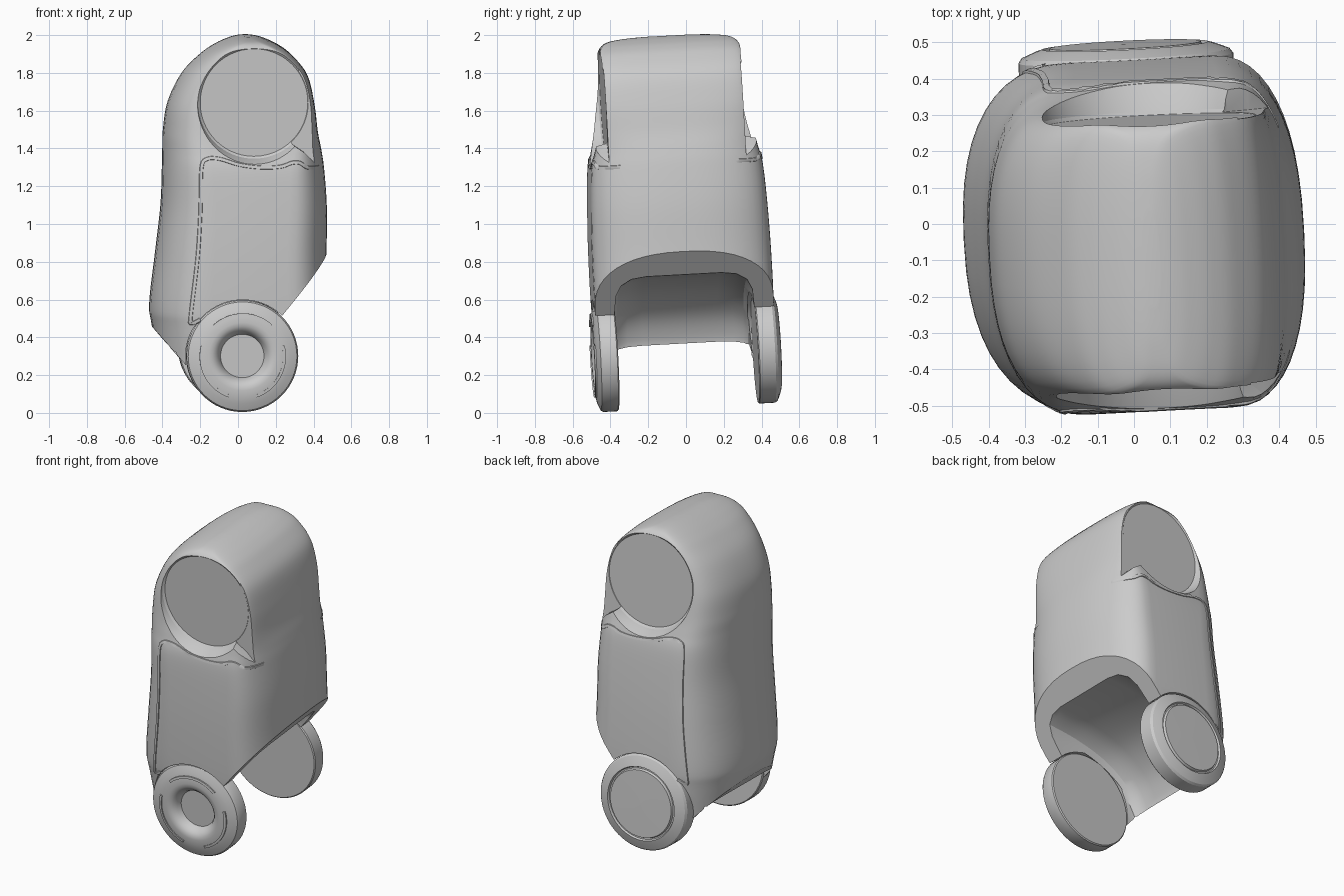
import bpy, bmesh, math
from mathutils import Matrix, Vector

if "Cube" in bpy.data.objects:
    bpy.data.objects.remove(bpy.data.objects["Cube"])

# One plain grey for everything
grey = bpy.data.materials.new("plain grey")
grey.use_nodes = True
colour = (0.6, 0.6, 0.6, 1)
grey.diffuse_color = colour
grey.node_tree.nodes["Principled BSDF"].inputs["Base Color"].default_value = colour

# The whole model leans and turns slightly
LEAN = (Matrix.Translation((0, 0.01, 0)) @ Matrix.Rotation(math.radians(2.9), 4, "Z")
        @ Matrix.Rotation(math.radians(3.1), 4, "X"))
POWER = 2.4


def smooth_path(points, steps):
    """Catmull-Rom samples through the given tuples."""
    out = []
    last = len(points) - 1
    for i in range(last):
        a, b, c, d = (points[max(0, min(last, i + k))] for k in (-1, 0, 1, 2))
        for s in range(steps):
            t = s / steps
            out.append(tuple(0.5 * (2 * q + (r - p) * t + (2 * p - 5 * q + 4 * r - e) * t * t
                                    + (3 * q - p - 3 * r + e) * t ** 3)
                             for p, q, r, e in zip(a, b, c, d)))
    return out + [points[-1]]


def make(name, verts, faces):
    mesh = bpy.data.meshes.new(name)
    mesh.from_pydata(verts, [], faces)
    bm = bmesh.new()
    bm.from_mesh(mesh)
    bmesh.ops.recalc_face_normals(bm, faces=bm.faces)
    bm.to_mesh(mesh)
    bm.free()
    ob = bpy.data.objects.new(name, mesh)
    bpy.context.collection.objects.link(ob)
    mesh.materials.append(grey)
    return ob


def loft(name, rings):
    """Closed solid through rings of equal length."""
    n = len(rings[0])
    verts = [p for ring in rings for p in ring]
    faces = [(k * n + i, k * n + (i + 1) % n, (k + 1) * n + (i + 1) % n, (k + 1) * n + i)
             for k in range(len(rings) - 1) for i in range(n)]
    faces += [tuple(range(n))[::-1], tuple(range(len(verts) - n, len(verts)))]
    return make(name, verts, faces)


def prism(name, outline, y0, y1):
    return loft(name, [[(x, y, z) for x, z in outline] for y in (y0, y1)])


def lathe(name, profile, x, z, side, sides=64):
    """Revolve (radius, depth) pairs about an axis along y."""
    angles = [math.tau * i / sides for i in range(sides)]
    return loft(name, [[(x + r * math.cos(a), side * y, z + r * math.sin(a)) for a in angles]
                       for r, y in profile])


def activate(ob):
    bpy.ops.object.select_all(action="DESELECT")
    ob.select_set(True)
    bpy.context.view_layer.objects.active = ob


def cut(ob, cutter):
    mod = ob.modifiers.new("cut", "BOOLEAN")
    mod.operation = "DIFFERENCE"
    mod.solver = "EXACT"
    mod.object = cutter
    activate(ob)
    bpy.ops.object.modifier_apply(modifier=mod.name)
    bpy.data.objects.remove(cutter)


def finish(ob, angle=32):
    activate(ob)
    bpy.ops.object.shade_smooth_by_angle(angle=math.radians(angle))
    ob.matrix_world = LEAN


# Body levels: height, rear x, fore x, half width, rear rounding, fore rounding
levels = smooth_path([
    (0.10, -.40, .45, .42, .25, .22), (0.45, -.455, .47, .463, .30, .23),
    (0.58, -.47, .47, .474, .31, .23), (0.85, -.44, .465, .475, .29, .23),
    (1.10, -.412, .465, .468, .27, .22), (1.30, -.405, .45, .455, .25, .20),
    (1.40, -.403, .435, .432, .23, .16), (1.50, -.40, .415, .41, .21, .10),
    (1.65, -.375, .395, .39, .18, .06), (1.80, -.30, .357, .38, .15, .05),
    (1.90, -.20, .277, .376, .11, .05), (1.95, -.125, .21, .363, .09, .06),
    (1.98, -.06, .145, .325, .08, .06), (1.994, -.015, .1, .24, .05, .05),
    (2.0, .02, .065, .13, .02, .02)], 6)


def section(level, quarter=12):
    z, x0, x1, w, rear, fore = level
    arc = [math.pi / 2 * i / quarter for i in range(quarter + 1)]
    e = 2 / POWER
    bend = [(max(0, math.cos(a)) ** e, math.sin(a) ** e) for a in arc]
    half = [(x1 - fore + fore * c, w * s) for c, s in bend]
    half += [(x0 + rear - rear * c, w * s) for c, s in reversed(bend)]
    return [(x, y, z) for x, y in half] + [(x, -y, z) for x, y in reversed(half[1:-1])]


def side_depth(x, z):
    """Half width of the body surface at x, z."""
    _, x0, x1, w, rear, fore = min(levels, key=lambda v: abs(v[0] - z))
    u = max(0, (x - x1 + fore) / fore, (x0 + rear - x) / rear)
    return w * (1 - min(1, u) ** POWER) ** (1 / POWER)


body = loft("body_shell", [section(v) for v in levels])

# Slanted underside at the fore and rear edges
cut(body, prism("fore_cutter", [(.85, 1.33), (.2, .53), (.12, .3), (.12, -.1), (.9, -.1)], -1, 1))
cut(body, prism("rear_cutter", [(-.8, .863), (-.45, .45), (-.28, .255), (-.2, .2),
                                (.3, .2), (.3, -.1), (-.8, -.1)], -1, 1))

# Arched hollow, open below and to the fore
ceiling = smooth_path([(.47, .74), (.32, .73), (.1, .71), (-.12, .65), (-.28, .54),
                       (-.36, .42), (-.385, .3), (-.39, .0)], 5)
rings = []
for y, drop in ((-.37, .17), (-.362, .09), (-.335, .04), (-.28, .01), (-.2, 0),
                (.2, 0), (.28, .01), (.335, .04), (.362, .09), (.37, .17)):
    rings.append([(.9, y, -.2), (.9, y, .74 - drop)]
                 + [(x + drop * .25, y, z - drop * z / .74) for x, z in ceiling]
                 + [(-.39 + drop * .25, y, -.2)])
cut(body, loft("hollow_cutter", rings))

# Wheel wells, round side recesses and their pointed spouts
for s in (-1, 1):
    cut(body, lathe("well_cutter", [(.3, .355), (.3, .8)], 0, .325, s))
    cut(body, lathe("recess_cutter", [(.285, .362), (.297, .372), (.305, .40), (.335, .48)],
                    .062, 1.665, s, 80))
    spout = [(.22, 1.5), (.27, 1.44), (.33, 1.40), (.40, 1.33), (.6, 1.33), (.6, 1.85), (.3, 1.85)]
    lo, hi = sorted((s * .364, s * .7))
    cut(body, prism("spout_cutter", spout, lo, hi))
finish(body)

# Seam trim around each lower side panel
seam = smooth_path([(-.225, .52), (-.27, .50), (-.275, .54), (-.24, .85), (-.225, 1.1), (-.22, 1.32),
                    (-.19, 1.37), (-.12, 1.37), (-.02, 1.34), (.1, 1.325), (.2, 1.33), (.26, 1.35),
                    (.3, 1.35), (.34, 1.325), (.38, 1.32), (.41, 1.32)], 5)
for s, name in ((-1, "front_panel_seam"), (1, "back_panel_seam")):
    rings = []
    for i, (x, z) in enumerate(seam):
        a, b = seam[max(0, i - 1)], seam[min(len(seam) - 1, i + 1)]
        across = Vector((b[1] - a[1], a[0] - b[0])).normalized()
        ring = []
        for offset, rise in ((-.013, -.01), (-.008, .005), (.008, .005), (.013, -.01)):
            px, pz = x + across.x * offset, z + across.y * offset
            ring.append((px, s * (side_depth(px, pz) + rise), pz))
        rings.append(ring)
    finish(loft(name, rings), 50)

# Wheels: a ring-shaped hub in front, a plain disc at the back
front_profile = [(.002, .367), (.29, .367), (.296, .373), (.296, .447), (.288, .46), (.25, .476),
                 (.215, .484), (.18, .487), (.16, .485), (.142, .475), (.126, .457),
                 (.117, .435), (.115, .43), (.002, .43)]
back_profile = [(.002, .375), (.29, .375), (.296, .381), (.296, .465), (.287, .478), (.245, .495),
                (.228, .5), (.222, .488), (.214, .488), (.208, .502), (.002, .504)]
finish(lathe("front_wheel", front_profile, 0, .325, -1))
finish(lathe("back_wheel", back_profile, 0, .325, 1))

# Three thin arcs on the front wheel
for k, middle in enumerate((90, 208, 332)):
    rings = []
    for i in range(25):
        a = math.radians(middle - 43 + 86 * i / 24)
        rings.append([(r * math.cos(a), -y, .325 + r * math.sin(a))
                      for r, y in ((.214, .478), (.214, .491), (.229, .489), (.229, .475))])
    finish(loft(f"wheel_arc_{k + 1}", rings))
